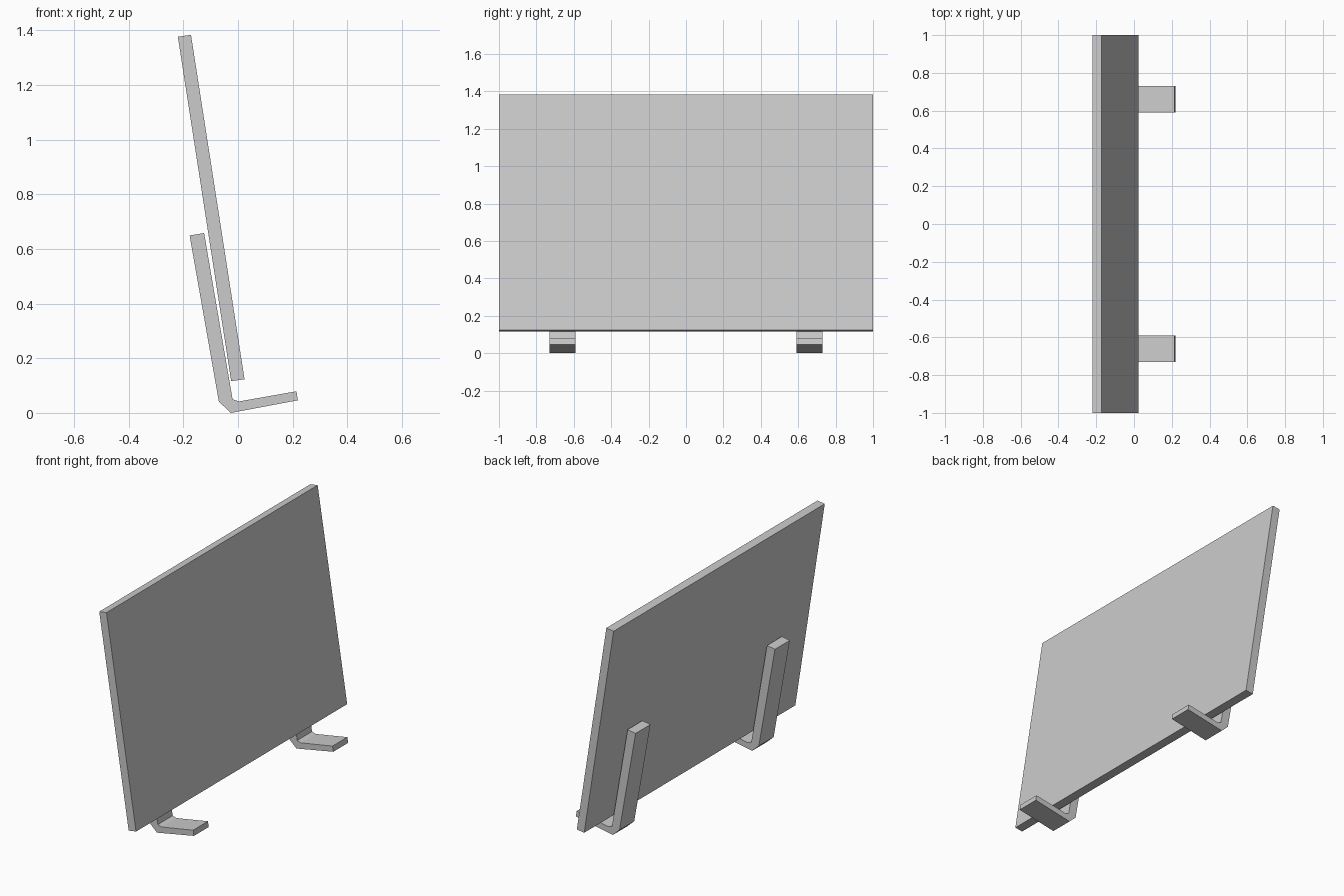
import bpy
import bmesh

cube = bpy.data.objects.get("Cube")
if cube:
    bpy.data.objects.remove(cube, do_unlink=True)

# Single plain grey
grey = bpy.data.materials.new("plain_grey")
grey.use_nodes = True
colour = (0.6, 0.6, 0.6, 1)
grey.diffuse_color = colour
grey.node_tree.nodes["Principled BSDF"].inputs["Base Color"].default_value = colour


def extrude_profile(name, profile, y_centre, width):
    """Extrude an (x, z) outline along y into a closed solid."""
    bm = bmesh.new()
    face = bm.faces.new([bm.verts.new((x, y_centre - width / 2, z)) for x, z in profile])
    result = bmesh.ops.extrude_face_region(bm, geom=[face])
    verts = [g for g in result["geom"] if isinstance(g, bmesh.types.BMVert)]
    bmesh.ops.translate(bm, verts=verts, vec=(0, width, 0))
    bmesh.ops.recalc_face_normals(bm, faces=bm.faces)
    mesh = bpy.data.meshes.new(name)
    bm.to_mesh(mesh)
    bm.free()
    mesh.materials.append(grey)
    obj = bpy.data.objects.new(name, mesh)
    bpy.context.scene.collection.objects.link(obj)
    return obj


# Leaning flat panel
panel = [(-0.22, 1.376), (-0.172, 1.383), (0.024, 0.123), (-0.025, 0.116)]
extrude_profile("panel", panel, 0, 2)

# Bent brackets: upright back strip, chamfered heel, thin front foot
bracket = [(-0.177, 0.649), (-0.124, 0.658), (-0.02, 0.05), (0.004, 0.042),
           (0.214, 0.079), (0.219, 0.046), (-0.026, 0), (-0.07, 0.041)]
for side, y in (("front", -0.66), ("back", 0.66)):
    extrude_profile(side + "_bracket", bracket, y, 0.14)
